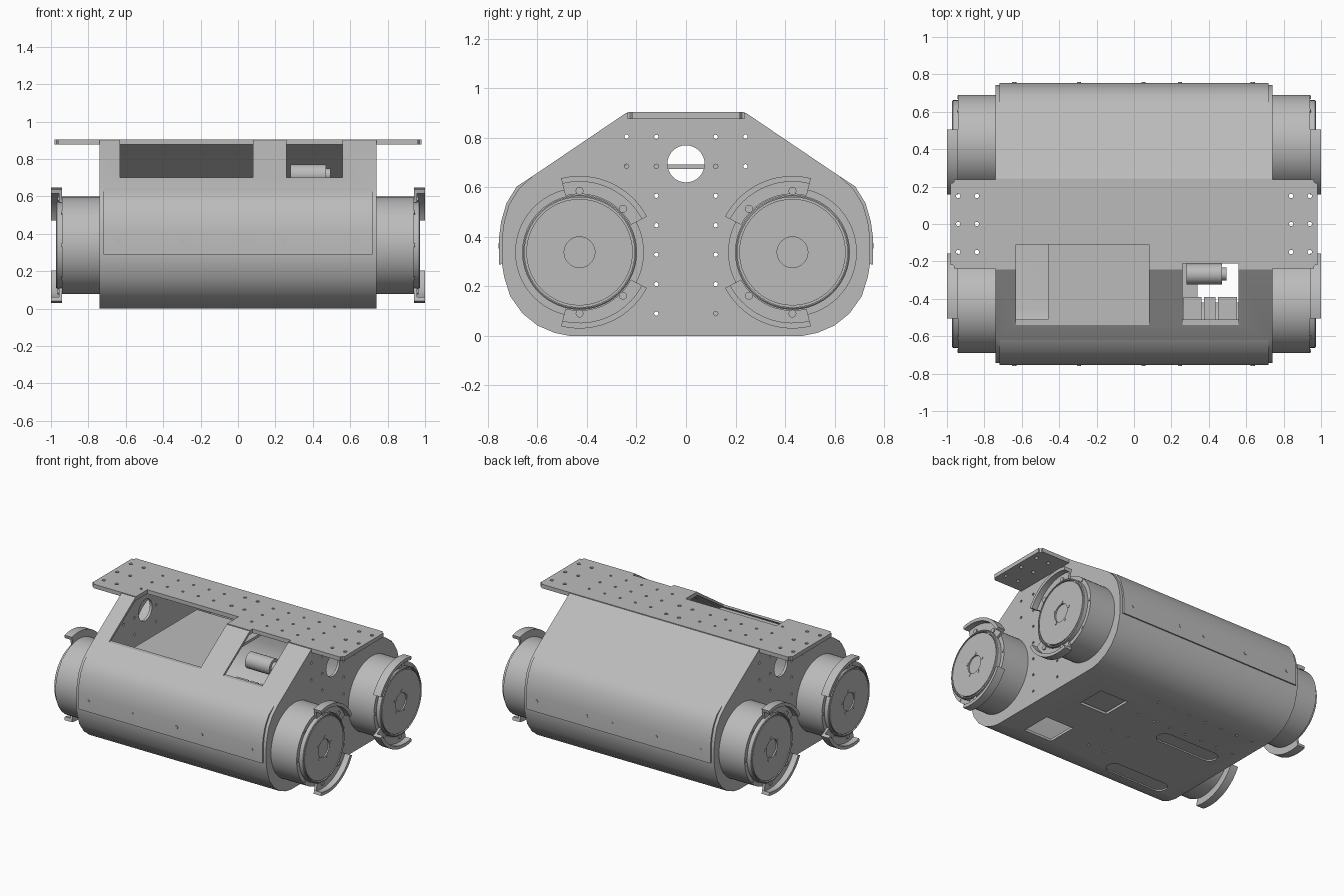
import bpy, bmesh, math
from mathutils import Matrix, Vector

if "Cube" in bpy.data.objects:
    bpy.data.objects.remove(bpy.data.objects["Cube"])

metal = bpy.data.materials.new("plain grey metal")
metal.use_nodes = True
GREY = (0.5, 0.5, 0.5, 1)
metal.diffuse_color = GREY
metal.node_tree.nodes["Principled BSDF"].inputs["Base Color"].default_value = GREY

AXIS = {"x": Matrix.Rotation(math.pi / 2, 4, "Y"),
        "y": Matrix.Rotation(math.pi / 2, 4, "X"), "z": Matrix()}


def finish(name, bm, smooth=True):
    bmesh.ops.recalc_face_normals(bm, faces=bm.faces)
    me = bpy.data.meshes.new(name)
    bm.to_mesh(me)
    bm.free()
    ob = bpy.data.objects.new(name, me)
    bpy.context.collection.objects.link(ob)
    me.materials.append(metal)
    if smooth:
        shade(ob)
    return ob


def shade(ob):
    bpy.ops.object.select_all(action="DESELECT")
    ob.select_set(True)
    bpy.context.view_layer.objects.active = ob
    bpy.ops.object.shade_smooth_by_angle(angle=math.radians(30))


def add_box(bm, x0, x1, y0, y1, z0, z1):
    mid = Vector(((x0 + x1) / 2, (y0 + y1) / 2, (z0 + z1) / 2))
    size = Matrix.Diagonal((x1 - x0, y1 - y0, z1 - z0, 1))
    bmesh.ops.create_cube(bm, size=1, matrix=Matrix.Translation(mid) @ size)


def add_rod(bm, centre, r, length, axis, seg=12):
    bmesh.ops.create_cone(bm, cap_ends=True, segments=seg, radius1=r, radius2=r,
                          depth=length, matrix=Matrix.Translation(centre) @ AXIS[axis])


def add_prism(bm, pts, x0, x1):
    """Extrude a closed (y, z) outline along x."""
    face = bm.faces.new([bm.verts.new((x0, y, z)) for y, z in pts])
    new = bmesh.ops.extrude_face_region(bm, geom=[face])["geom"]
    bmesh.ops.translate(bm, vec=(x1 - x0, 0, 0),
                        verts=[v for v in new if isinstance(v, bmesh.types.BMVert)])


def cut(ob, *cutters):
    """Subtract the cutters, bake the result and drop the cutters."""
    for c in cutters:
        c.hide_render = True
        mod = ob.modifiers.new("cut", "BOOLEAN")
        mod.operation, mod.solver, mod.object = "DIFFERENCE", "EXACT", c
    deps = bpy.context.evaluated_depsgraph_get()
    ob.data = bpy.data.meshes.new_from_object(ob.evaluated_get(deps))
    ob.modifiers.clear()
    for c in cutters:
        bpy.data.objects.remove(c)
    shade(ob)


# Hollow sheet-metal body
half = [(.47, 0), (.53, .012), (.6, .042), (.66, .09), (.71, .16), (.735, .24),
        (.743, .29), (.743, .4), (.735, .46), (.715, .53), (.675, .595),
        (.62, .645), (.243, .9)]
outline = half + [(-y, z) for y, z in reversed(half)]
bm = bmesh.new()
add_prism(bm, outline, -.74, .74)
body = finish("body_shell", bm)
bm = bmesh.new()
add_prism(bm, [(y * .975, .45 + (z - .45) * .96) for y, z in outline], -.722, .722)
cavity = finish("cavity_cutter", bm)


# Access openings, shared by the body and the top plate
def openings():
    bm = bmesh.new()
    add_box(bm, -.63, .08, -.7, -.11, .7, 1)
    add_box(bm, .26, .56, -.7, -.21, .7, 1)
    return finish("opening_cutter", bm)


bm = bmesh.new()
add_box(bm, .34, .56, -.42, -.2, -.1, .1)
add_box(bm, .29, .51, .07, .28, -.1, .1)
for y in (-.42, .08):
    add_box(bm, -.56, -.19, y - .055, y + .055, -.1, .01)
windows = finish("window_cutter", bm)
bm = bmesh.new()
for y in (-.42, .08):
    for x in (-.56, -.19):
        add_rod(bm, (x, y, -.04), .055, .1, "z", 24)
slot_ends = finish("slot_end_cutter", bm)

bm = bmesh.new()
add_rod(bm, (0, 0, .695), .075, 3, "x", 32)
for s in (-1, 1):
    for i in range(7):
        add_rod(bm, (0, s * .12, .09 + .119 * i), .009, 3, "x", 8)
    for z in (.685, .805):
        add_rod(bm, (0, s * .24, z), .009, 3, "x", 8)
side_holes = finish("side_hole_cutter", bm)

bm = bmesh.new()
for i in range(11):
    for y in (-.3, -.06, .2, .4):
        x = -.65 + .13 * i
        if x < -.66 or x > .2:
            continue
        if x < -.1 and (y < -.25 or abs(y) < .1):
            continue
        add_rod(bm, (x, y, 0), .009, .1, "z", 8)
floor_holes = finish("floor_hole_cutter", bm)
cut(body, cavity, openings(), windows, slot_ends, side_holes, floor_holes)

# Long top plate with its rows of holes
bm = bmesh.new()
add_box(bm, -.98, .98, -.237, .237, .877, .905)
bmesh.ops.bevel(bm, geom=[e for e in bm.edges if abs(e.verts[0].co.z - e.verts[1].co.z) > .01],
                offset=.018, segments=3, affect="EDGES")
plate = finish("top_plate", bm)
bm = bmesh.new()
for s in (-1, 1):
    for y in (-.15, 0, .15):
        for x in (.84, .94, .05):
            if x > .1 or y >= 0:
                add_rod(bm, (s * x, y, .9), .012, .2, "z")
    for i in range(5):
        for y in (-.12, 0, .12):
            if s > 0 or y >= 0 or i == 4:
                add_rod(bm, (s * (.19 + .12 * i), y, .9), .009, .2, "z", 8)
cut(plate, openings(), finish("plate_hole_cutter", bm))

# Curved covers over the front and back, with screws
for s, side in ((-1, "front"), (1, "back")):
    inner = [p for p in half if .28 < p[1] < .65]
    outer = []
    for y, z in inner:
        d = Vector((y - .43, z - .345)).normalized() * .012
        outer.append((y + d.x, z + d.y))
    outer[-1] = inner[-1]
    bm = bmesh.new()
    add_prism(bm, [(s * y, z) for y, z in outer + inner[-2::-1]], -.718, .718)
    finish(side + "_cover", bm)
    bm = bmesh.new()
    for x in (-.64, -.295, .05, .245, .635):
        add_rod(bm, (x, s * .754, .365), .011, .008, "y")
    finish(side + "_cover_screws", bm)


# Wheel hubs
def lathe(bm, pts, y, z, side, seg=64):
    rings = [[bm.verts.new((side * x, y + r * math.cos(a), z + r * math.sin(a)))
              for a in (math.tau * i / seg for i in range(seg))] for x, r in pts]
    for a, b in zip(rings, rings[1:]):
        for i in range(seg):
            j = (i + 1) % seg
            bm.faces.new((a[i], a[j], b[j], b[i]))
    bm.faces.new(rings[0])
    bm.faces.new(rings[-1])


def arc_guard(bm, pts, y, z, side, a0, a1, seg=20):
    """Sweep a closed (x, radius) section between two angles."""
    rings = []
    for i in range(seg + 1):
        a = a0 + (a1 - a0) * i / seg
        rings.append([bm.verts.new((side * x, y + r * math.cos(a), z + r * math.sin(a)))
                      for x, r in pts])
    n = len(pts)
    for a, b in zip(rings, rings[1:]):
        for i in range(n):
            bm.faces.new((a[i], a[(i + 1) % n], b[(i + 1) % n], b[i]))
    bm.faces.new(rings[0])
    bm.faces.new(rings[-1])


hub = [(.73, .26), (.94, .26), (.94, .232), (.968, .232), (.972, .227), (.972, .222),
       (.955, .222), (.955, .215), (.97, .215), (.97, .062), (.96, .062)]
guard = [(.942, .235), (.942, .308), (1, .308), (1, .285), (.958, .285), (.958, .235)]
ZC = .338
for side, sname in ((1, "left"), (-1, "right")):
    for end, ename in ((-1, "front"), (1, "back")):
        label, y = ename + "_" + sname, end * .43
        bm = bmesh.new()
        lathe(bm, hub, y, ZC, side)
        finish(label + "_wheel", bm)
        # Guards sit toward the middle of the body
        bm = bmesh.new()
        for up in (-1, 1):
            a0, a1 = math.radians(28), math.radians(104)
            if end > 0:
                a0, a1 = math.pi - a1, math.pi - a0
            arc_guard(bm, guard, y, ZC, side, up * a0, up * a1)
        finish(label + "_wheel_guards", bm)
        # Rim and hub bolts
        bm = bmesh.new()
        for i in range(8):
            a = math.tau * i / 8
            near = abs(math.sin(a)) > .5 and -end * math.cos(a) > -.1
            add_rod(bm, (side * (.96 if near else .94), y + .248 * math.cos(a),
                         ZC + .248 * math.sin(a)), .016 if near else .01, .01, "x")
        for i in range(5):
            a = math.tau * i / 5 + 1.45
            add_rod(bm, (side * .97, y + .075 * math.cos(a), ZC + .075 * math.sin(a)),
                    .011, .006, "x")
        finish(label + "_wheel_bolts", bm)

# Inner shelf below the large opening
bm = bmesh.new()
add_box(bm, -.46, .08, -.51, .2, .675, .693)
finish("inner_shelf", bm, False)

# Small motor and bracket inside the small opening
bm = bmesh.new()
add_rod(bm, (.375, -.268, .715), .056, .19, "x", 24)
add_rod(bm, (.48, -.268, .715), .035, .03, "x", 20)
finish("small_motor", bm)
bm = bmesh.new()
for x0, x1 in ((.265, .36), (.375, .435), (.45, .55)):
    add_box(bm, x0, x1, -.515, -.39, .55, .64)
finish("motor_bracket", bm, False)

# Socket block above the second floor window
bm = bmesh.new()
add_box(bm, .27, .53, .05, .3, .03, .1)
finish("socket_block", bm, False)
